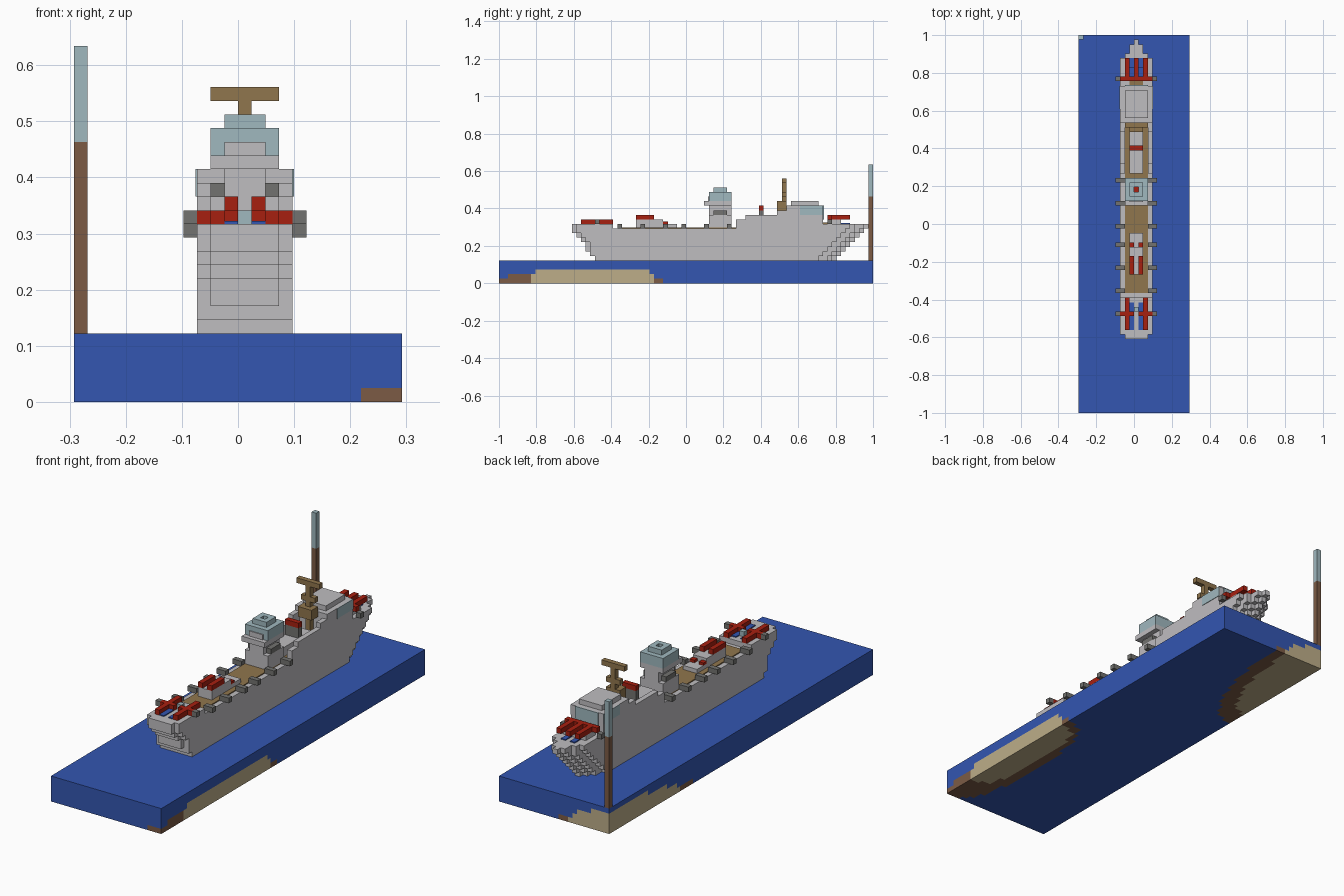
import bpy, bmesh
from mathutils import Vector

cube = bpy.data.objects.get("Cube")
if cube:
    bpy.data.objects.remove(cube, do_unlink=True)

V = 2 / 82            # block size
MID = V / 2           # ship centre line


def material(name, r, g, b):
    m = bpy.data.materials.new(name)
    m.use_nodes = True
    m.diffuse_color = (r, g, b, 1)
    m.node_tree.nodes["Principled BSDF"].inputs["Base Color"].default_value = (r, g, b, 1)
    return m


SEA = material("sea blue", .033, .093, .44)
GREY = material("hull grey", .52, .51, .53)
DARK = material("dark grey", .17, .17, .16)
RED = material("gun red", .39, .014, .005)
WOOD = material("deck wood", .28, .18, .075)
SAND = material("sand", .51, .42, .25)
EARTH = material("earth brown", .2, .105, .06)
PALE = material("pale blue", .35, .48, .52)


def finish(name, bm, *mats):
    mesh = bpy.data.meshes.new(name)
    bm.to_mesh(mesh)
    bm.free()
    for m in mats:
        mesh.materials.append(m)
    obj = bpy.data.objects.new(name, mesh)
    bpy.context.collection.objects.link(obj)
    return obj


def add_box(bm, low, high):
    verts = bmesh.ops.create_cube(bm, size=1)["verts"]
    for v in verts:
        v.co = Vector(low[a] if v.co[a] < 0 else high[a] for a in range(3))


def blocks(name, mat, *boxes):
    """Boxes given as x0, x1 from the ship centre, y0, y1, z0, z1 in blocks."""
    bm = bmesh.new()
    for x0, x1, y0, y1, z0, z1 in boxes:
        add_box(bm, (MID + x0 * V, y0 * V - 1, z0 * V), (MID + x1 * V, y1 * V - 1, z1 * V))
    return finish(name, bm, mat)


def centred(name, mat, half, *rest):
    return blocks(name, mat, (-half, half, *rest))


def pair(name, mat, x0, x1, *rest):
    return blocks(name, mat, (x0, x1, *rest), (-x1, -x0, *rest))


# Sea slab, cut in a block grid, with seabed patches on two corners
bm = bmesh.new()
size = (12 * V, 1, 5 * V)
add_box(bm, (-size[0], -1, 0), size)
for axis, count in enumerate((24, 82, 5)):
    normal = Vector((0, 0, 0))
    normal[axis] = 1
    start = 0 if axis == 2 else -size[axis]
    for n in range(1, count):
        bmesh.ops.bisect_plane(bm, geom=bm.verts[:] + bm.edges[:] + bm.faces[:],
                               plane_co=normal * (start + n * V), plane_no=normal)


def inside(p, centre, radii, power):
    return sum(abs((p[a] - centre[a]) / radii[a]) ** power for a in range(3)) < 1


for f in bm.faces:
    p = f.calc_center_median()
    right, left = (size[0], -.5, 0), (-size[0], 1, 0)
    if inside(p, right, (.12, .32, .085), 4) or inside(p, left, (.21, .55, .1), 2):
        f.material_index = 1
    elif inside(p, (size[0], -.57, 0), (.17, .45, .06), 2.5) or inside(p, left, (.27, .66, .05), 2):
        f.material_index = 2
finish("sea", bm, SEA, SAND, EARTH)

# Corner pole
pole_x = -12.5
blocks("pole_base", EARTH, (pole_x, pole_x + 1, 81, 82, 5, 19))
blocks("pole_top", PALE, (pole_x, pole_x + 1, 81, 82, 19, 26))

# Hull: stacked layers with stepped stern and pointed bow
hull = []
for n, stern in enumerate((21, 20, 19, 19, 18, 17, 16)):
    z, bow = 5 + n, 74 + n
    inset = 1 if stern < 20 else 0
    hull.append((-3.5, 3.5, stern + inset, bow - 4, z, z + 1))
    if inset:
        hull.append((-2.5, 2.5, stern, stern + 1, z, z + 1))
    for step, half in ((4, 2.5), (3, 2.5), (2, 1.5), (1, .5)):
        hull.append((-half, half, bow - step, bow - step + 1, z, z + 1))
blocks("hull", GREY, *hull)
blocks("bow_deck", GREY, (-3.5, 3.5, 71, 77, 12, 13), (-2.5, 2.5, 77, 78, 12, 13),
       (-1.5, 1.5, 78, 80, 12, 13), (-.5, .5, 80, 81, 12, 13))
blocks("stern_deck", GREY, (-3.5, 3.5, 17, 25, 12, 13), (-2.5, 2.5, 16, 17, 12, 13))
centred("wood_deck", WOOD, 2.5, 26, 63, 12, 12.2)

# Bulwarks rising toward the bridge
for n, (y0, y1, top) in enumerate(((52, 54, 14), (54, 61, 15), (61, 63, 16))):
    pair(f"bulwark_{n}", GREY, 2.5, 3.5, y0, y1, 12, top)
centred("bridge", GREY, 3.5, 63, 71, 12, 17)
centred("bridge_roof", GREY, 2.5, 64, 70, 17, 18)
pair("bridge_side_window", PALE, 3.5, 3.6, 66, 71, 15, 17)
centred("bridge_front_window", PALE, 2.5, 71, 71.2, 14, 17)
centred("deck_house", GREY, 1.5, 52, 61, 12, 14)
centred("signal_base", DARK, 1.5, 57, 58, 14, 16)
centred("signal_light", RED, 1.5, 57, 58, 16, 17)

# Mast
blocks("mast", WOOD, (-.5, .5, 62, 63, 12, 22), (-2.5, 2.5, 62, 63, 22, 23),
       (-1.5, 1.5, 62, 63, 19, 20), (-1.5, 1.5, 61, 63, 16, 18))

# Lookout tower
centred("tower_body", GREY, 1.5, 46, 51, 12, 17)
pair("tower_foot", GREY, 1.5, 2.5, 46, 51, 12, 15)
pair("tower_lamp", DARK, 1.5, 2.5, 47, 50, 15, 16)
centred("tower_platform", GREY, 2.5, 45, 51, 17, 18)
centred("tower_cab", PALE, 2.5, 46, 51, 18, 20)
centred("tower_cab_plate", GREY, 1.5, 45.8, 46, 18, 19)
blocks("tower_roof", PALE, (-1.5, 1.5, 47, 48, 20, 21), (-1.5, 1.5, 49, 50, 20, 21),
       (-1.5, -.5, 48, 49, 20, 21), (.5, 1.5, 48, 49, 20, 21))
centred("tower_beacon", RED, .5, 48, 49, 20, 20.3)

# Stern guns
pair("stern_gun", RED, 1.5, 2.5, 18, 25, 13, 14)
pair("stern_gun_mount", RED, 2.5, 3.5, 21, 22, 13, 14)
pair("stern_gun_link", RED, .5, 1.5, 21, 22, 13, 14)
pair("stern_pool", SEA, .5, 1.5, 18, 24, 13, 13.2)
centred("stern_panel", PALE, .5, 22, 23, 13, 14)

# Middle guns on a stepped pedestal
centred("middle_pedestal", GREY, 1.5, 30, 39, 12, 13)
centred("middle_turret", GREY, 1.5, 30, 36, 13, 14)
pair("middle_gun", RED, .5, 1.5, 30, 34, 14, 15)
pair("middle_gun_breech", RED, .5, 1.5, 36, 37, 13, 13.5)

# Bow guns
centred("bow_turret", GREY, 2.5, 72, 75, 13, 14)
for n, x in enumerate((-2, 0, 2)):
    blocks(f"bow_gun_{n}", RED, (x - .5, x + .5, 73, 77, 14, 15))
centred("bow_gun_link", RED, 3.5, 72, 73, 14, 15)
pair("bow_pool", SEA, .5, 1.5, 73, 75, 14, 14.2)
pair("bow_pool_front", SEA, .5, 1.5, 75, 77, 13, 13.2)
centred("bow_hatch", WOOD, 1.5, 71, 72, 13, 13.3)

# Small guns along both sides
for y in (26, 31, 36, 40, 45, 50):
    pair(f"side_gun_{y}", DARK, 2.5, 4.5, y, y + 1, 12, 13)
for y in (21, 72):
    pair(f"end_gun_{y}", DARK, 3.5, 4.5, y, y + 1, 13, 14)
